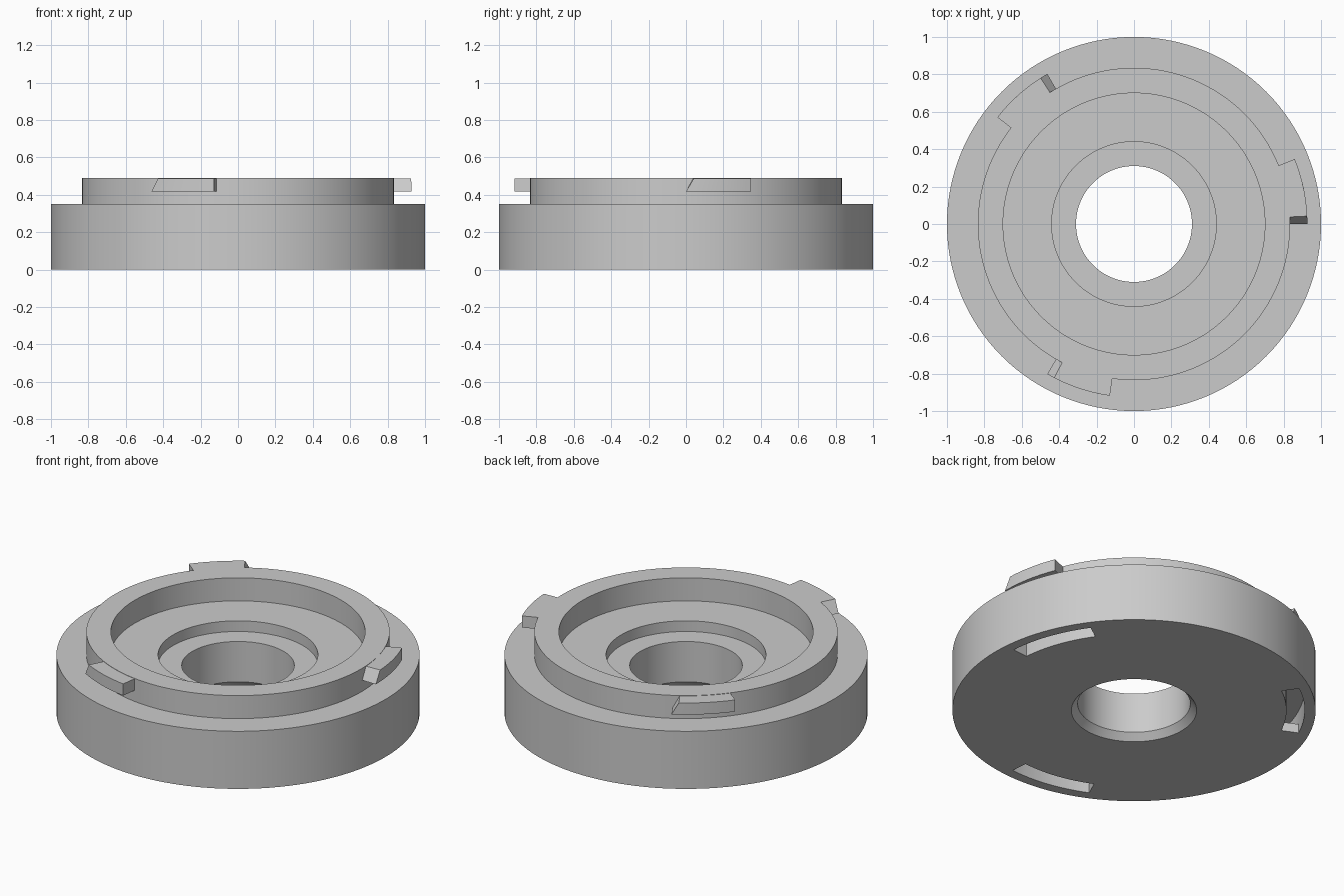
import bpy
import bmesh
from math import sin, cos, radians, pi

cube = bpy.data.objects.get("Cube")
if cube:
    bpy.data.objects.remove(cube, do_unlink=True)

grey = bpy.data.materials.new("plain grey")
grey.use_nodes = True
colour = (0.6, 0.6, 0.6, 1)
grey.diffuse_color = colour
grey.node_tree.nodes["Principled BSDF"].inputs["Base Color"].default_value = colour


def make_object(name, bm):
    bmesh.ops.recalc_face_normals(bm, faces=bm.faces[:])
    mesh = bpy.data.meshes.new(name)
    bm.to_mesh(mesh)
    bm.free()
    mesh.materials.append(grey)
    obj = bpy.data.objects.new(name, mesh)
    bpy.context.collection.objects.link(obj)
    return obj


def lathe(name, profile, sides=128):
    """Revolve a closed (radius, height) profile around z."""
    bm = bmesh.new()
    rings = []
    for i in range(sides):
        a = 2 * pi * i / sides
        rings.append([bm.verts.new((r * cos(a), r * sin(a), z)) for r, z in profile])
    n = len(profile)
    for i in range(sides):
        p, q = rings[i], rings[(i + 1) % sides]
        for j in range(n):
            k = (j + 1) % n
            bm.faces.new((p[j], q[j], q[k], p[k]))
    return make_object(name, bm)


def sector(name, r0, r1, start, end, z0, z1, ramp=0, steps=12):
    """Curved block between two angles; ramp slants its starting end."""
    bm = bmesh.new()
    rings = []
    for i in range(steps + 1):
        t = i / steps
        low = radians(start + (end - start) * t)
        high = radians(start + ramp + (end - start - ramp) * t)
        corners = ((r0, low, z0), (r1, low, z0), (r1, high, z1), (r0, high, z1))
        rings.append([bm.verts.new((r * cos(a), r * sin(a), z)) for r, a, z in corners])
    for p, q in zip(rings, rings[1:]):
        for j in range(4):
            k = (j + 1) % 4
            bm.faces.new((p[j], q[j], q[k], p[k]))
    bm.faces.new(rings[0])
    bm.faces.new(rings[-1])
    return make_object(name, bm)


def smooth(obj):
    bpy.ops.object.select_all(action="DESELECT")
    obj.select_set(True)
    bpy.context.view_layer.objects.active = obj
    bpy.ops.object.shade_smooth_by_angle(angle=radians(25))


# Stepped ring body with a recess, a counterbore and a chamfered bore
body = lathe("ring_body", [
    (0.345, 0), (1, 0), (1, 0.35), (0.835, 0.35), (0.835, 0.49), (0.70, 0.49),
    (0.70, 0.35), (0.44, 0.35), (0.44, 0.285), (0.31, 0.285), (0.31, 0.04)])

# Underside locking slots, each with an entry and a hidden turning channel
cutters = []
for turn in (0, 120, 240):
    cutters.append(sector("slot_entry_cutter", 0.84, 0.94, turn + 5.2, turn + 35.3, -0.1, 0.14))
    cutters.append(sector("slot_channel_cutter", 0.84, 0.94, turn + 20, turn + 58, 0.055, 0.14))
for cutter in cutters:
    cutter.hide_render = True
    cut = body.modifiers.new("slot", "BOOLEAN")
    cut.operation = "DIFFERENCE"
    cut.solver = "EXACT"
    cut.object = cutter
bpy.context.view_layer.update()
evaluated = body.evaluated_get(bpy.context.evaluated_depsgraph_get())
body.data = bpy.data.meshes.new_from_object(evaluated)
body.modifiers.clear()
for cutter in cutters:
    bpy.data.objects.remove(cutter, do_unlink=True)
smooth(body)

# Three ramped lugs around the raised collar
for number, turn in enumerate((0, 120, 240), 1):
    smooth(sector(f"locking_lug_{number}", 0.82, 0.927, turn, turn + 22, 0.417, 0.488, ramp=2.6))
